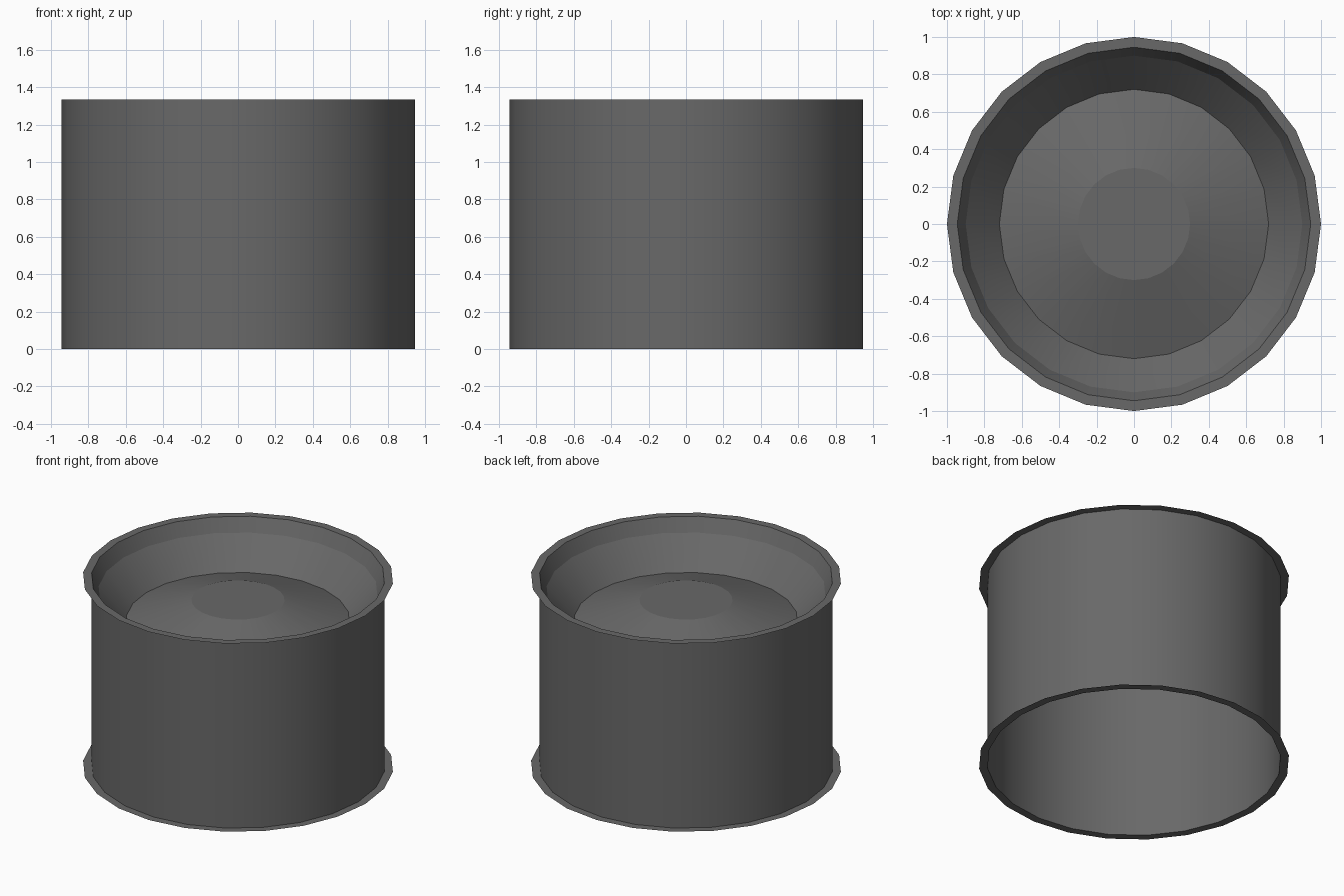
import bpy, bmesh, math

if "Cube" in bpy.data.objects:
    bpy.data.objects.remove(bpy.data.objects["Cube"])

SIDES = 24
TOP = 1.335

grey = bpy.data.materials.new("dark grey metal")
grey.diffuse_color = (0.14, 0.14, 0.14, 1)
grey.use_nodes = True
grey.node_tree.nodes["Principled BSDF"].inputs["Base Color"].default_value = grey.diffuse_color


def ring(bm, r, z):
    return [bm.verts.new((r * math.cos(2 * math.pi * i / SIDES),
                          r * math.sin(2 * math.pi * i / SIDES), z))
            for i in range(SIDES)]


def finish(name, bm, smooth):
    me = bpy.data.meshes.new(name)
    for f in bm.faces:
        f.smooth = smooth
    bm.to_mesh(me)
    bm.free()
    me.materials.append(grey)
    ob = bpy.data.objects.new(name, me)
    bpy.context.collection.objects.link(ob)


def band(name, outer, inner, smooth=True):
    """Surface of revolution between two (radius, height) rings."""
    bm = bmesh.new()
    a, b = ring(bm, *outer), ring(bm, *inner)
    for i in range(SIDES):
        j = (i + 1) % SIDES
        bm.faces.new((a[i], a[j], b[j], b[i]))
    finish(name, bm, smooth)


# Open outer wall and its two thin flat flanges
band("outer_wall", (0.945, 0), (0.945, TOP))
band("top_rim", (1.0, TOP), (0.945, TOP), False)
band("bottom_rim", (1.0, 0), (0.945, 0), False)

# Recessed top: lip, sloping side, shallow raised cone
band("recess_lip", (0.945, TOP), (0.90, 1.24))
band("recess_slope", (0.90, 1.24), (0.72, 1.04))
band("recess_cone", (0.72, 1.04), (0.30, 1.18))

# Flat disc in the middle
bm = bmesh.new()
bm.faces.new(ring(bm, 0.30, 1.18))
finish("centre_disc", bm, False)
